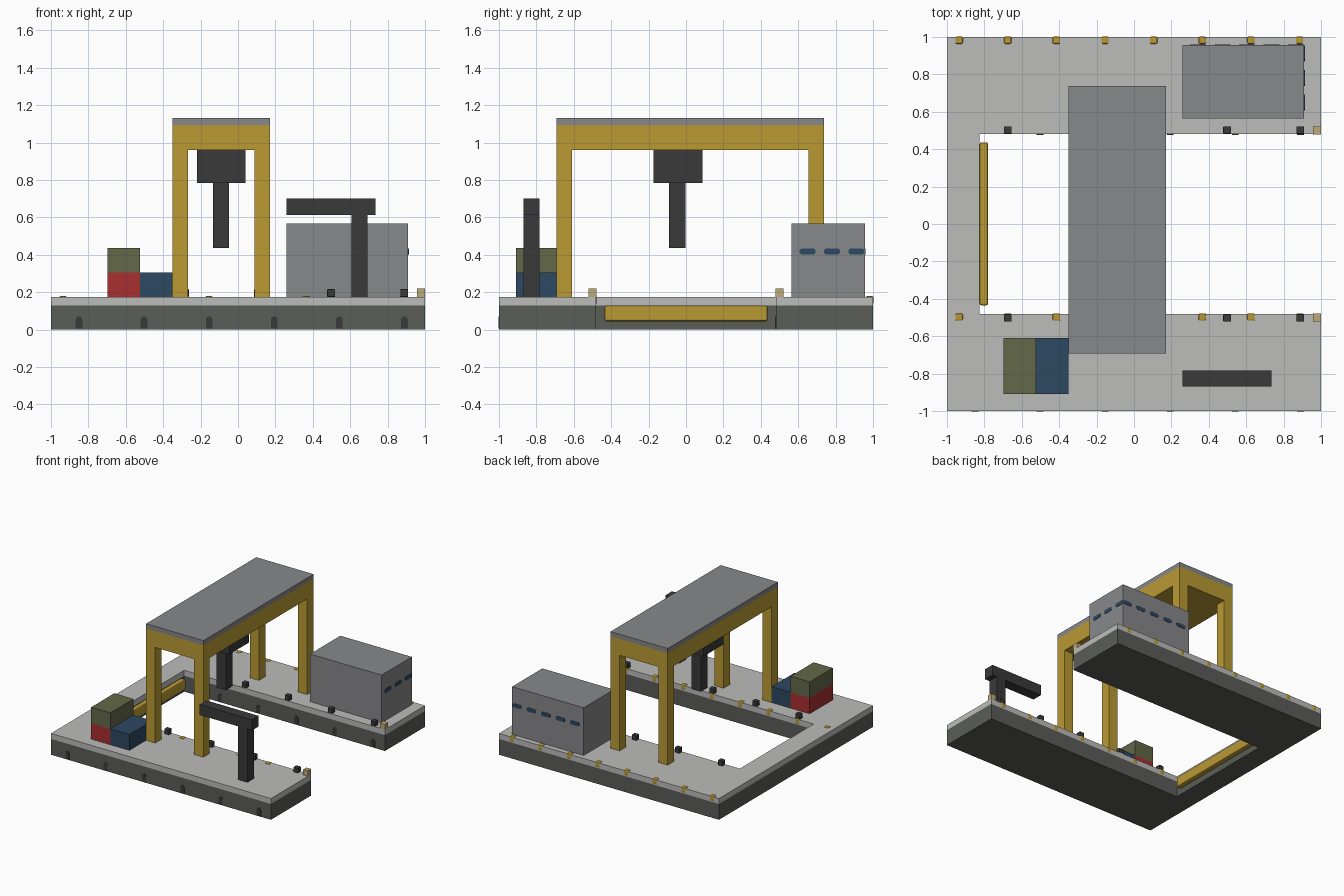
import bpy, bmesh, math
from mathutils import Vector

if "Cube" in bpy.data.objects:
    bpy.data.objects.remove(bpy.data.objects["Cube"], do_unlink=True)


def material(name, rgb):
    lin = [(c / 255 / 12.92) if c < 10 else ((c / 255 + 0.055) / 1.055) ** 2.4 for c in rgb]
    m = bpy.data.materials.new(name)
    m.use_nodes = True
    m.diffuse_color = (*lin, 1)
    m.node_tree.nodes["Principled BSDF"].inputs["Base Color"].default_value = (*lin, 1)
    return m


CONCRETE = material("light concrete", (188, 188, 187))
WALL = material("dark quay wall", (91, 93, 88))
STEEL = material("grey steel", (135, 136, 138))
YELLOW = material("crane yellow", (186, 154, 52))
BLACK = material("black iron", (58, 58, 58))
GREEN = material("olive green", (98, 104, 72))
BLUE = material("dark blue", (45, 72, 97))
RED = material("container red", (168, 46, 48))
TAN = material("lamp tan", (190, 172, 120))


def finish(name, bm, mat):
    bmesh.ops.recalc_face_normals(bm, faces=bm.faces)
    me = bpy.data.meshes.new(name)
    bm.to_mesh(me)
    bm.free()
    me.materials.append(mat)
    ob = bpy.data.objects.new(name, me)
    bpy.context.scene.collection.objects.link(ob)
    return ob


def box(name, mat, x, y, z, bevel=0):
    """Box from (min, max) ranges, with optional rounded edges."""
    bm = bmesh.new()
    bmesh.ops.create_cube(bm, size=1)
    for v in bm.verts:
        v.co = Vector([(r[0] + r[1]) / 2 + c * (r[1] - r[0]) for r, c in zip((x, y, z), v.co)])
    if bevel:
        bmesh.ops.bevel(bm, geom=bm.edges[:], offset=bevel, segments=2, profile=0.5,
                        affect='EDGES')
    return finish(name, bm, mat)


def prism(name, mat, points, offset):
    """Closed outline extruded along an offset vector."""
    bm = bmesh.new()
    face = bm.faces.new([bm.verts.new(p) for p in points])
    new = bmesh.ops.extrude_face_region(bm, geom=[face])["geom"]
    bmesh.ops.translate(bm, vec=offset, verts=[g for g in new if isinstance(g, bmesh.types.BMVert)])
    return finish(name, bm, mat)


def around(c, half):
    return (c - half, c + half)


DECK = 0.175
INNER_X, INNER_Y = -0.825, 0.48

# U-shaped quay: dark wall with a concrete deck on top
outline = [(-1, -1), (1, -1), (1, -INNER_Y), (INNER_X, -INNER_Y),
           (INNER_X, INNER_Y), (1, INNER_Y), (1, 1), (-1, 1)]
prism("quay_wall", WALL, [(x, y, 0) for x, y in outline], (0, 0, 0.13))
prism("quay_deck", CONCRETE, [(x, y, 0.13) for x, y in outline], (0, 0, DECK - 0.13))

# Long fender on the inner end of the basin
box("basin_fender", YELLOW, (INNER_X, -0.78), (-0.435, 0.437), (0.045, 0.13), 0.01)

# Round-topped fenders on the front-facing walls
for row, y in (("front", -1.0), ("inner", INNER_Y)):
    for i in range(6):
        x = -0.85 + i * 0.348
        if row == "inner" and x < INNER_X:
            continue
        pts = [(x - 0.018, y + 0.002, 0.005), (x + 0.018, y + 0.002, 0.005)]
        for k in range(7):
            a = math.pi * k / 6
            pts.append((x + 0.018 * math.cos(a), y + 0.002, 0.053 + 0.018 * math.sin(a)))
        prism(f"{row}_wall_fender_{i + 1}", BLACK, pts, (0, -0.005, 0))

# Yellow edge markers along the back-facing edges
for row, y in (("back", 1.0), ("inner", -INNER_Y)):
    for i in range(8):
        box(f"{row}_edge_marker_{i + 1}", YELLOW, around(-0.935 + i * 0.26, 0.021),
            (y - 0.038, y + 0.002), (0.135, 0.18), 0.008)

# Bollards and end lamps on both sides of the basin
for side, s in (("front", -1), ("back", 1)):
    for i in range(5):
        box(f"{side}_bollard_{i + 1}", BLACK, around(-0.675 + i * 0.391, 0.021),
            around(s * 0.502, 0.02), (DECK, 0.217), 0.004)
    box(f"{side}_end_lamp", TAN, (0.957, 1), around(s * 0.5, 0.021), (DECK, 0.219))

# Gantry crane spanning the basin
GX, GY = (-0.35, 0.17), (-0.693, 0.737)
for side, x in (("right", (GX[0], GX[0] + 0.083)), ("left", (GX[1] - 0.083, GX[1]))):
    for end, y in (("front", (GY[0], GY[0] + 0.083)), ("back", (GY[1] - 0.083, GY[1]))):
        box(f"gantry_{end}_{side}_leg", YELLOW, x, y, (DECK, 0.96))
box("gantry_beam", YELLOW, GX, GY, (0.96, 1.095))
box("gantry_roof", STEEL, GX, GY, (1.095, 1.133))
box("gantry_trolley", BLACK, (-0.22, 0.04), (-0.175, 0.087), (0.785, 0.96))
box("gantry_hoist", BLACK, (-0.133, -0.047), (-0.09, -0.003), (0.437, 0.785))

# Stacked containers
CY = (-0.91, -0.61)
box("red_container", RED, (-0.697, -0.523), CY, (DECK, 0.305))
box("green_container", GREEN, (-0.697, -0.523), CY, (0.305, 0.437))
box("blue_container", BLUE, (-0.523, -0.35), CY, (DECK, 0.305))

# Small jib crane
box("jib_column", BLACK, (0.608, 0.693), (-0.868, -0.782), (DECK, 0.615))
box("jib_arm", BLACK, (0.26, 0.735), (-0.868, -0.782), (0.613, 0.7))

# Warehouse with a band of windows on its left and back sides
box("warehouse", STEEL, (0.26, 0.91), (0.565, 0.957), (DECK, 0.567))
shape = [(-0.042, -0.008), (-0.033, -0.016), (0.033, -0.016), (0.042, -0.008),
         (0.042, 0.008), (0.033, 0.016), (-0.033, 0.016), (-0.042, 0.008)]
for i in range(3):
    prism(f"left_window_{i + 1}", BLUE,
          [(0.907, 0.65 + i * 0.131 + u, 0.418 + w) for u, w in shape], (0.006, 0, 0))
for i in range(5):
    prism(f"back_window_{i + 1}", BLUE,
          [(0.866 - i * 0.131 + u, 0.954, 0.418 + w) for u, w in shape], (0, 0.006, 0))
